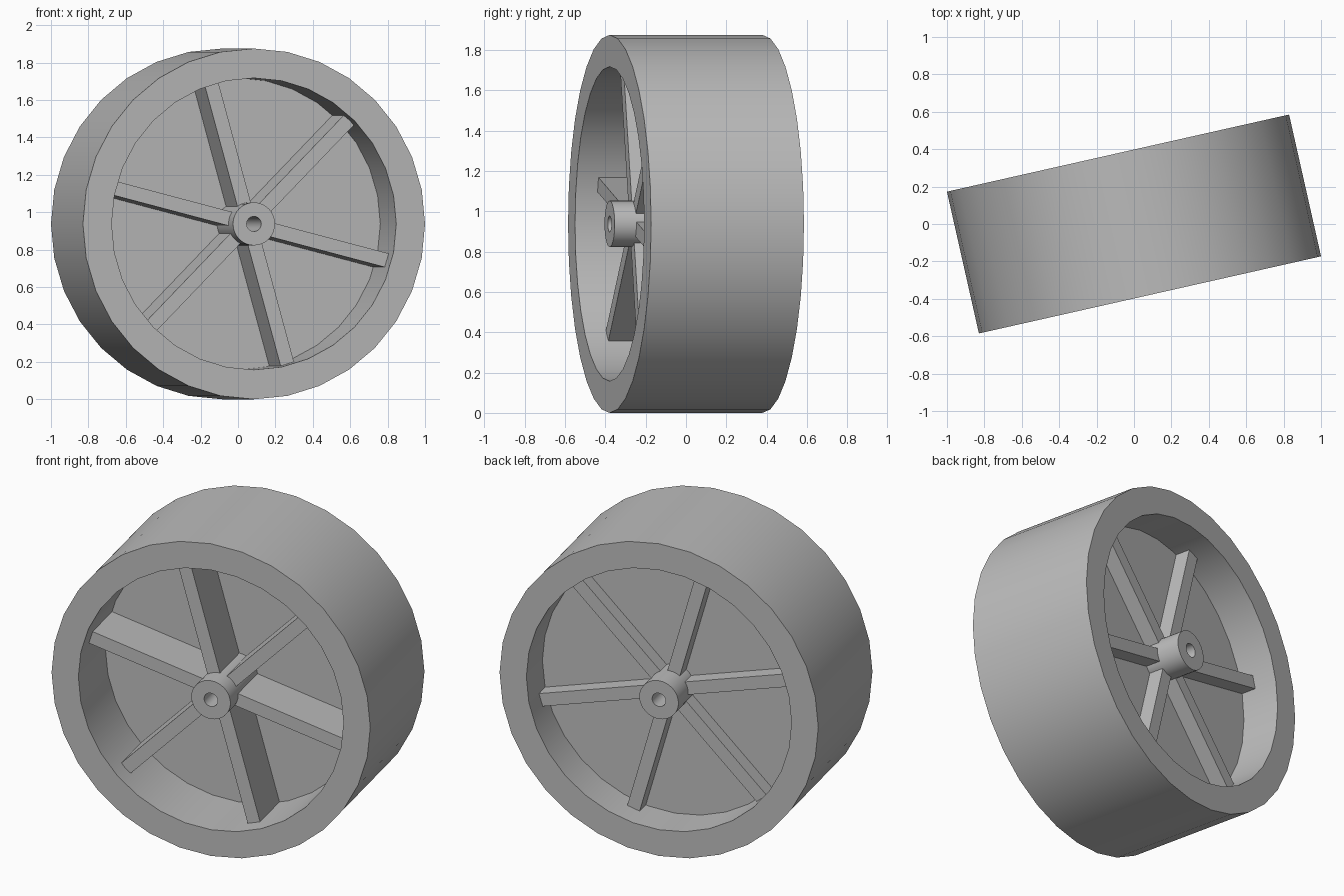
import bpy, bmesh, math
from mathutils import Matrix, Vector

cube = bpy.data.objects.get("Cube")
if cube:
    bpy.data.objects.remove(cube, do_unlink=True)

RADIUS, INNER, HUB, BORE = 0.9375, 0.78, 0.115, 0.04
HALF = 0.3885                      # half of the wheel's width
WEB_FRONT, WEB_BACK = 0.0, 0.158
SPOKE_FRONT, SPOKE_BACK = -0.278, 0.248
SPOKE_WIDTH, FIRST_SPOKE = 0.076, math.radians(45.5)

# The wheel stands on the ground, turned about the vertical
PLACE = Matrix.Translation((0, 0, RADIUS)) @ Matrix.Rotation(math.radians(12.7), 4, "Z")

gray = bpy.data.materials.new("plain_gray")
gray.use_nodes = True
gray.diffuse_color = (0.5, 0.5, 0.5, 1)
gray.node_tree.nodes["Principled BSDF"].inputs["Base Color"].default_value = gray.diffuse_color


def finish(name, bm, smooth):
    bmesh.ops.recalc_face_normals(bm, faces=bm.faces)
    mesh = bpy.data.meshes.new(name)
    bm.to_mesh(mesh)
    bm.free()
    mesh.materials.append(gray)
    obj = bpy.data.objects.new(name, mesh)
    bpy.context.collection.objects.link(obj)
    obj.matrix_world = PLACE
    if smooth:
        bpy.ops.object.select_all(action="DESELECT")
        obj.select_set(True)
        bpy.context.view_layer.objects.active = obj
        bpy.ops.object.shade_smooth_by_angle(angle=math.radians(30))
    return obj


def ring(name, inner, outer, front, back, sides=32):
    """Rectangular section spun about the axle (local y)."""
    bm = bmesh.new()
    section = [(inner, front), (outer, front), (outer, back), (inner, back)]
    verts = [bm.verts.new((r, y, 0)) for r, y in section]
    edges = [bm.edges.new((verts[i - 1], verts[i])) for i in range(4)]
    bmesh.ops.spin(bm, geom=verts + edges, cent=(0, 0, 0), axis=(0, 1, 0),
                   angle=math.tau, steps=sides, use_merge=True)
    bmesh.ops.remove_doubles(bm, verts=bm.verts, dist=0.0001)
    return finish(name, bm, True)


# Round parts
ring("rim", INNER, RADIUS, -HALF, HALF)
ring("web_disc", HUB - 0.02, INNER + 0.01, WEB_FRONT, WEB_BACK)
ring("hub", BORE, HUB, -HALF, HALF)

# Six straight spokes standing out on both sides of the disc
start, end = HUB - 0.02, INNER + 0.005
depth = SPOKE_BACK - SPOKE_FRONT
for i in range(6):
    bm = bmesh.new()
    bmesh.ops.create_cube(bm, size=1)
    bmesh.ops.scale(bm, vec=Vector((end - start, depth, SPOKE_WIDTH)), verts=bm.verts)
    bmesh.ops.translate(bm, verts=bm.verts,
                        vec=((start + end) / 2, (SPOKE_FRONT + SPOKE_BACK) / 2, 0))
    turn = Matrix.Rotation(-(FIRST_SPOKE + i * math.tau / 6), 3, "Y")
    bmesh.ops.rotate(bm, cent=(0, 0, 0), matrix=turn, verts=bm.verts)
    finish(f"spoke_{i + 1}", bm, False)
